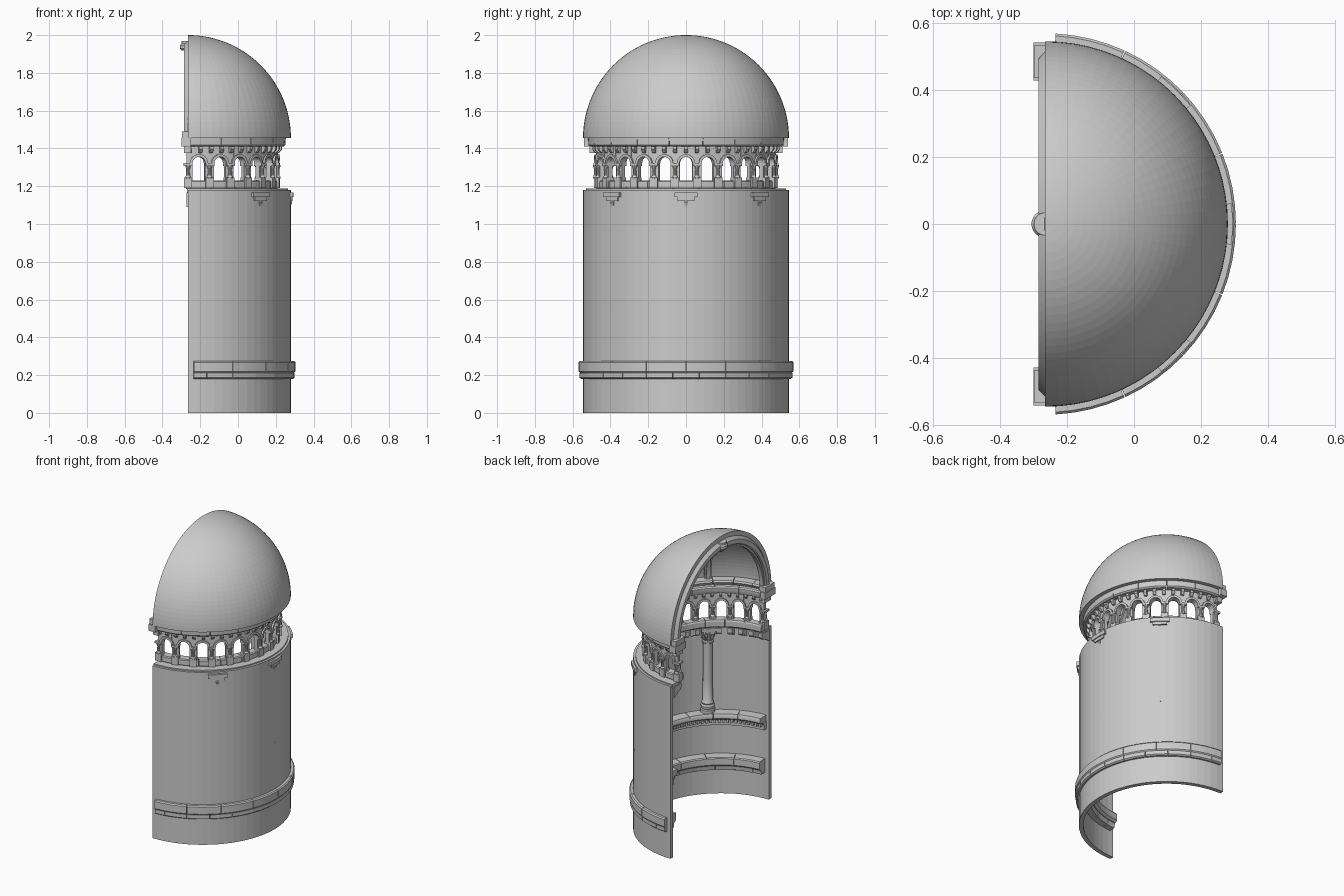
import bpy, bmesh
from math import sin, cos, pi, radians as rad

if "Cube" in bpy.data.objects:
    bpy.data.objects.remove(bpy.data.objects["Cube"])

CX = -0.265          # axis of the half-round plan
DZ = 1.455           # spring line of the half dome


def polar(r, a, z):
    return (CX + r * cos(a), r * sin(a), z)


def ring(r, z, a):
    return polar(r, a, z)


def sweep(bm, profile, a0, a1, n, fn=ring, closed=False):
    """Carry a closed (p, q) profile along a parameter, mapped by fn, with end caps."""
    rows = []
    for i in range(n if closed else n + 1):
        a = a0 + (a1 - a0) * i / n
        rows.append([bm.verts.new(fn(p, q, a)) for p, q in profile])
    m = len(profile)
    for i in range(n):
        r0, r1 = rows[i], rows[(i + 1) % len(rows)]
        for j in range(m):
            bm.faces.new((r0[j], r0[(j + 1) % m], r1[(j + 1) % m], r1[j]))
    if not closed:
        bm.faces.new(rows[0])
        bm.faces.new(rows[-1])


def rect(p0, p1, q0, q1):
    return [(p0, q0), (p1, q0), (p1, q1), (p0, q1)]


def block(bm, r0, r1, z0, z1, ac, half, n=2):
    sweep(bm, rect(r0, r1, z0, z1), ac - half, ac + half, n)


def lathe(bm, profile, r, a, n=14):
    """Solid of revolution standing at plan radius r, angle a."""
    x, y, _ = polar(r, a, 0)
    prof = [(0.0005, profile[0][1])] + profile + [(0.0005, profile[-1][1])]
    sweep(bm, prof, 0, 2 * pi, n, lambda p, q, t: (x + p * cos(t), y + p * sin(t), q), True)


def finish(name, bm, smooth=True):
    bmesh.ops.recalc_face_normals(bm, faces=bm.faces)
    me = bpy.data.meshes.new(name)
    bm.to_mesh(me)
    bm.free()
    ob = bpy.data.objects.new(name, me)
    bpy.context.collection.objects.link(ob)
    if smooth:
        bpy.ops.object.select_all(action='DESELECT')
        ob.select_set(True)
        bpy.context.view_layer.objects.active = ob
        bpy.ops.object.shade_smooth_by_angle(angle=rad(30))
    return ob


def courses(bm, profile, count, limit, gap=0.0025, offset=0.0):
    """A run of cut stones along the arc, split by fine joints."""
    step = 2 * limit / count
    edges = [-limit] + [-limit + step * (k + offset) for k in range(count + 1)] + [limit]
    edges = sorted({round(min(max(e, -limit), limit), 5) for e in edges})
    for a, b in zip(edges, edges[1:]):
        sweep(bm, profile, a + gap, b - gap, max(2, int((b - a) / rad(5))))


H = pi / 2

# half-round wall
bm = bmesh.new()
sweep(bm, rect(0.517, 0.545, 0, 1.18), -H, H, 36)
finish("wall", bm, False)

# half dome shell
bm = bmesh.new()
N = 30
prof = [(0.545 * cos(H * i / N) + 1e-4, DZ + 0.545 * sin(H * i / N)) for i in range(N + 1)]
prof += [(0.515 * cos(H * i / N) + 1e-4, DZ + 0.515 * sin(H * i / N)) for i in range(N, -1, -1)]
sweep(bm, prof, -H, H, 40)
finish("half_dome", bm, False)

# low stone band, two courses, showing on both sides of the wall
bm = bmesh.new()
courses(bm, [(0.45, 0.225), (0.465, 0.212), (0.562, 0.212), (0.569, 0.22), (0.569, 0.268),
             (0.562, 0.275), (0.455, 0.275), (0.45, 0.268)], 8, rad(87))
courses(bm, [(0.475, 0.18), (0.556, 0.18), (0.565, 0.187), (0.565, 0.212), (0.47, 0.212)],
        12, rad(87), offset=0.5)
finish("lower_band", bm)

# inner ledge with dentils that carries the columns
bm = bmesh.new()
courses(bm, [(0.455, 0.535), (0.53, 0.535), (0.53, 0.575), (0.45, 0.575), (0.445, 0.565),
             (0.445, 0.545)], 9, rad(88))
sweep(bm, [(0.49, 0.48), (0.53, 0.48), (0.53, 0.536), (0.475, 0.536), (0.49, 0.515)],
      -rad(88), rad(88), 36)
for k in range(54):
    block(bm, 0.462, 0.50, 0.508, 0.536, rad(-86 + 172 * k / 53), rad(0.9), 1)
finish("middle_ledge", bm)

# three columns set against the wall, capitals breaking through it
bm = bmesh.new()
for a in (rad(-45.5), 0, rad(45.5)):
    lathe(bm, [(0.046, 0.575), (0.046, 0.595), (0.04, 0.60), (0.044, 0.61), (0.044, 0.62),
               (0.036, 0.63), (0.039, 0.64), (0.033, 0.65), (0.031, 0.80), (0.029, 1.045),
               (0.036, 1.05), (0.036, 1.06), (0.03, 1.065), (0.034, 1.09), (0.045, 1.115),
               (0.045, 1.13)], 0.50, a)
    block(bm, 0.447, 0.553, 1.122, 1.142, a, rad(4.6))
    block(bm, 0.440, 0.560, 1.142, 1.168, a, rad(6.3))
    for k in range(8):                       # capital leaves
        t = k * pi / 4
        x, y, _ = polar(0.50, a, 0)
        sweep(bm, [(0.028, 1.07), (0.038, 1.075), (0.052, 1.115), (0.046, 1.122), (0.03, 1.11)],
              -0.009, 0.009, 1, lambda p, q, w, t=t, x=x, y=y:
              (x + p * cos(t) - w * sin(t), y + p * sin(t) + w * cos(t), q))
finish("columns", bm)

# gallery floor and the hanging corbels under it
bm = bmesh.new()
courses(bm, [(0.42, 1.185), (0.472, 1.185), (0.478, 1.195), (0.478, 1.225), (0.472, 1.23),
             (0.425, 1.23), (0.42, 1.222)], 11, rad(91.5))
sweep(bm, [(0.45, 1.165), (0.53, 1.165), (0.53, 1.188), (0.43, 1.188)], -rad(90.5), rad(90.5), 36)
for k in range(21):
    a = rad(-89 + 178 * k / 20)
    sweep(bm, [(0.435, 1.166), (0.435, 1.14), (0.447, 1.122), (0.47, 1.118), (0.495, 1.10),
               (0.52, 1.09), (0.52, 1.166)], a - rad(1.9), a + rad(1.9), 2)
finish("gallery_floor", bm)

# arcade of thirteen round-headed openings
BAYS, R, ZS, W = 13, 0.467, 1.322, 0.033
PITCH = pi / BAYS
bm = bmesh.new()
hw = W / R
for k in range(BAYS):
    c = -H + PITCH * (k + 0.5)
    sweep(bm, rect(0, 1, 0.450, 0.478), 0, pi, 12, lambda s, r, t, c=c: polar(
        r, c + hw * cos(t), (ZS + W * sin(t)) * (1 - s) + 1.415 * s))
    for r0, r1 in ((0.474, 0.487), (0.441, 0.454)):      # raised arch mouldings
        sweep(bm, rect(W, W + 0.014, r0, r1), 0, pi, 12, lambda p, r, t, c=c: polar(
            r, c + p * cos(t) / R, ZS + p * sin(t)))
for k in range(BAYS + 1):
    c = -H + PITCH * k
    lo = c if k == 0 else c - PITCH / 2 + hw
    hi = c if k == BAYS else c + PITCH / 2 - hw
    lo, hi = (lo - rad(1) if k == 0 else lo), (hi + rad(1) if k == BAYS else hi)
    sweep(bm, rect(0.452, 0.476, 1.225, 1.415), lo, hi, 3)
finish("arcade_wall", bm)

# slender shafts, pedestals and caps on the arcade piers
bm = bmesh.new()
for k in range(BAYS + 1):
    c = -H + PITCH * k
    block(bm, 0.442, 0.488, 1.19, 1.245, c, rad(2.6))
    block(bm, 0.440, 0.490, 1.308, 1.322, c, rad(2.7))
    for r in (0.449, 0.479):
        lathe(bm, [(0.014, 1.24), (0.014, 1.25), (0.010, 1.256), (0.009, 1.29),
                   (0.014, 1.305), (0.014, 1.312)], r, c, 10)
finish("arcade_shafts", bm)

# row of small corbels under the cornice, inside and out
bm = bmesh.new()
for k in range(27):
    a = rad(-89 + 178 * k / 26)
    for f in (1, -1):
        sweep(bm, [(R + f * 0.006, 1.375), (R + f * 0.018, 1.378), (R + f * 0.032, 1.395),
                   (R + f * 0.032, 1.412), (R + f * 0.006, 1.412)], a - rad(1.1), a + rad(1.1), 1)
finish("cornice_corbels", bm)

# cornice below the dome, with heavier end blocks
bm = bmesh.new()
courses(bm, [(0.43, 1.41), (0.508, 1.41), (0.517, 1.418), (0.519, 1.458), (0.43, 1.458),
             (0.422, 1.45), (0.422, 1.425)], 9, rad(90))
courses(bm, [(0.455, 1.458), (0.518, 1.458), (0.51, 1.488), (0.45, 1.488), (0.443, 1.478)],
        11, rad(89), offset=0.5)
for s in (1, -1):
    for x0, y0, y1, z0, z1 in ((-0.30, 0.428, 0.541, 1.41, 1.455), (-0.297, 0.435, 0.534, 1.455, 1.49),
                               (-0.285, 0.44, 0.51, 1.375, 1.41)):
        sweep(bm, rect(s * y0, s * y1, z0, z1), x0, -0.25, 1, lambda p, q, t: (t, p, q))
finish("cornice", bm)

# arch moulding around the open face of the dome
bm = bmesh.new()
for p in ([(0.462, -0.278), (0.468, -0.285), (0.496, -0.285), (0.502, -0.278), (0.518, -0.262),
           (0.518, -0.24), (0.462, -0.24)], rect(0.45, 0.465, -0.272, -0.245)):
    sweep(bm, p, 0.06, pi - 0.06, 40, lambda r, x, t: (x, r * cos(t), DZ + r * sin(t)))
finish("face_arch", bm)

# ribs under the dome
bm = bmesh.new()
for a in (rad(-45.5), 0, rad(45.5)):
    for w, r0 in ((0.022, 0.492), (0.012, 0.478)):
        sweep(bm, rect(-w, w, r0, 0.518), 0.04, H - 0.05, 24, lambda t, r, e, a=a: (
            CX + r * cos(e) * cos(a) - t * sin(a), r * cos(e) * sin(a) + t * cos(a), DZ + r * sin(e)))
finish("dome_ribs", bm)

# round boss at the crown
bm = bmesh.new()
lathe(bm, [(0.014, 1.90), (0.02, 1.91), (0.02, 1.918), (0.033, 1.918), (0.041, 1.928),
           (0.041, 1.945), (0.034, 1.955), (0.034, 1.968)], 0, 0, 24)
finish("crown_boss", bm)
